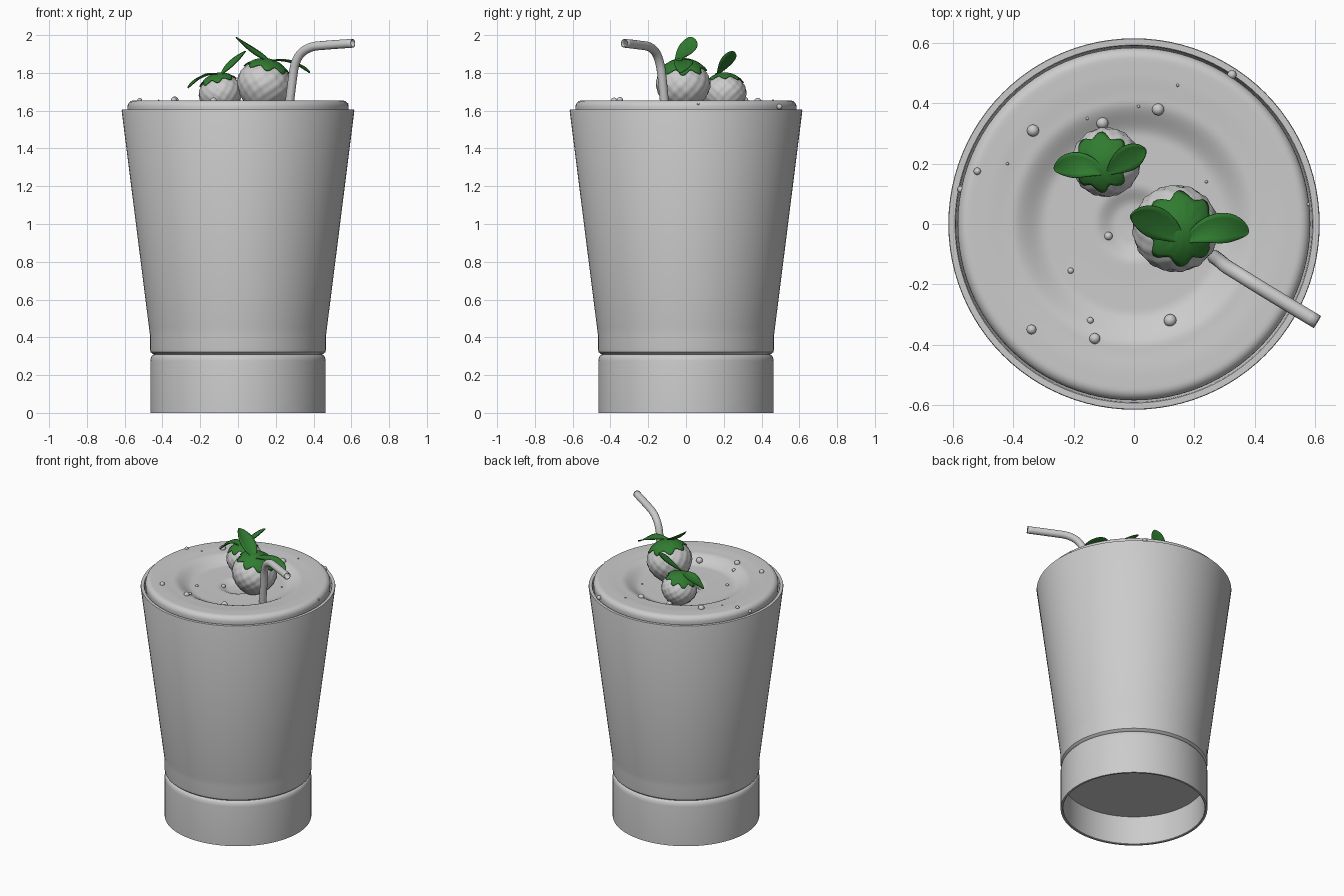
import bpy, math
from math import sin, cos, pi
from mathutils import Vector, Matrix

if "Cube" in bpy.data.objects:
    bpy.data.objects.remove(bpy.data.objects["Cube"])


def material(name, color):
    m = bpy.data.materials.new(name)
    m.diffuse_color = color
    m.use_nodes = True
    m.node_tree.nodes["Principled BSDF"].inputs["Base Color"].default_value = m.diffuse_color
    return m


GREEN = material("leaf_green", (0.03, 0.2, 0.03, 1))
WHITE = material("straw_white", (0.85, 0.88, 0.87, 1))


def make(name, verts, faces, mat=None, thickness=0, angle=35):
    me = bpy.data.meshes.new(name)
    me.from_pydata([tuple(v) for v in verts], [], faces)
    ob = bpy.data.objects.new(name, me)
    bpy.context.collection.objects.link(ob)
    if mat:
        me.materials.append(mat)
    bpy.ops.object.select_all(action='DESELECT')
    ob.select_set(True)
    bpy.context.view_layer.objects.active = ob
    bpy.ops.object.mode_set(mode='EDIT')
    bpy.ops.mesh.select_all(action='SELECT')
    bpy.ops.mesh.remove_doubles(threshold=1e-5)
    bpy.ops.mesh.normals_make_consistent(inside=False)
    bpy.ops.object.mode_set(mode='OBJECT')
    bpy.ops.object.shade_smooth_by_angle(angle=math.radians(angle))
    if thickness:
        mod = ob.modifiers.new("thickness", 'SOLIDIFY')
        mod.thickness, mod.offset = thickness, 0
    return ob


def grid_faces(rows, cols, closed):
    """Quads joining rows of points; closed wraps every row round."""
    faces = []
    for i in range(rows - 1):
        for j in range(cols if closed else cols - 1):
            k = (j + 1) % cols
            faces.append((i * cols + j, i * cols + k,
                          (i + 1) * cols + k, (i + 1) * cols + j))
    return faces


def lathe(name, profile, n=96):
    verts = [(r * cos(2 * pi * j / n), r * sin(2 * pi * j / n), z)
             for r, z in profile for j in range(n)]
    return make(name, verts, grid_faces(len(profile), n, True))


# glass: hollow foot, groove, flared body and inner wall
lathe("glass", [(0, .2), (.448, .2), (.448, .003), (.452, 0), (.464, 0), (.464, .275),
                (.461, .294), (.453, .305), (.445, .309), (.453, .313), (.463, .322),
                (.466, .34), (.466, .41), (.471, .45), (.616, 1.6), (.614, 1.606),
                (.594, 1.606), (.591, 1.6), (.448, .45), (.44, .34), (0, .33)])

# milkshake: height keys of the stirred surface, eased between
KEYS = [(0, 1.575), (.06, 1.578), (.13, 1.602), (.19, 1.602), (.29, 1.603), (.41, 1.65),
        (.5, 1.655), (.55, 1.655)]


def surface(r):
    if r > .55:
        return 1.62 + .035 * math.sqrt(max(0, 1 - ((r - .55) / .035) ** 2))
    for (r0, z0), (r1, z1) in zip(KEYS, KEYS[1:]):
        if r <= r1:
            t = (r - r0) / (r1 - r0)
            return z0 + (z1 - z0) * t * t * (3 - 2 * t)
    return KEYS[-1][1]


shake = [(0, .335), (.438, .345), (.444, .45), (.585, 1.6)]
shake += [(.55 + .035 * cos(a * pi / 12), 1.62 + .035 * sin(a * pi / 12)) for a in range(6)]
shake += [(.55 - .55 * i / 44, surface(.55 - .55 * i / 44)) for i in range(45)]
lathe("milkshake", shake)

# bubbles on the milkshake: x, y, radius
BUBBLES = [(-.335, .31, .02), (-.105, .335, .02), (.08, .38, .02), (.325, .495, .015),
           (-.52, .175, .012), (-.575, .115, .011), (-.085, -.04, .014), (-.21, -.155, .01),
           (-.145, -.32, .011), (-.34, -.35, .016), (-.13, -.38, .018), (.12, -.32, .021),
           (.145, .46, .005), (.24, .14, .005), (-.42, .2, .005), (.015, .39, .005),
           (-.155, .35, .005), (.578, .065, .006)]
for x, y, r in BUBBLES:
    bpy.ops.mesh.primitive_uv_sphere_add(segments=16, ring_count=10, radius=r,
                                         location=(x, y, surface(math.hypot(x, y)) + r * .1))
    bpy.context.object.name = "bubble"
    bpy.ops.object.shade_smooth()


def berry_point(t, a, radius, height, bump):
    r = radius * max(0, sin(pi * t ** 1.2)) ** .5
    r *= 1 + bump * sin(14 * a) * sin(9 * pi * t)
    return Vector((r * cos(a), r * sin(a), (t - .5) * height))


def strawberry(name, centre, radius, height, tilt, leaves):
    place = Matrix.Translation(centre) @ Matrix.Rotation(tilt, 4, 'Y')
    # dimpled fruit
    rows, cols = 45, 84
    pts = []
    for i in range(rows):
        t = .5 - .5 * cos(pi * i / (rows - 1))
        pts += [place @ berry_point(t, 2 * pi * j / cols, radius, height, .025)
                for j in range(cols)]
    make(name, pts, grid_faces(rows, cols, True), angle=60)
    # scalloped cap hugging the top
    rows, cols, pts = 9, 64, []
    for i in range(rows):
        for j in range(cols):
            a = 2 * pi * j / cols
            t = 1 - (i / (rows - 1)) ** 2 * (.17 + .04 * cos(8 * a))
            pts.append(place @ (berry_point(t, a, radius, height, .02) * 1.045))
    make(name + "_cap", pts, grid_faces(rows, cols, True), GREEN, .005)
    # large curved leaves
    for k, (s, m, e, width) in enumerate(leaves):
        s, m, e = Vector(s), Vector(m), Vector(e)
        c = 2 * m - (s + e) / 2
        rows, cols, pts = 25, 7, []
        for i in range(rows):
            u = .5 - .5 * cos(pi * i / (rows - 1))
            p = s * (1 - u) ** 2 + c * 2 * u * (1 - u) + e * u * u
            d = (c - s) * (1 - u) + (e - c) * u
            side = d.cross(Vector((0, 0, 1))).normalized()
            up = side.cross(d).normalized()
            w = width / 2 * max(.02, max(0, sin(pi * u ** 1.25)) ** .6)
            for j in range(cols):
                v = j / (cols - 1) * 2 - 1
                pts.append(p + side * w * v + up * w * .2 * (v * v - .5))
        make(f"{name}_leaf_{k}", pts, grid_faces(rows, cols, False), GREEN, .004)


strawberry("large_strawberry", (.135, -.015, 1.725), .143, .29, .2, [
    ((.165, -.06, 1.86), (.08, 0, 1.915), (-.012, .025, 1.99), .105),
    ((.165, -.06, 1.86), (.275, -.015, 1.86), (.38, -.03, 1.8), .1)])
strawberry("small_strawberry", (-.09, .205, 1.68), .114, .23, -.22, [
    ((-.095, .165, 1.79), (-.18, .195, 1.785), (-.265, .18, 1.72), .085),
    ((-.09, .165, 1.79), (-.025, .215, 1.855), (.04, .245, 1.915), .085)])

# bent straw: hollow tube swept along a smooth path
path = [Vector(p) for p in [(.155, -.035, .5), (.27, -.112, 1.62), (.29, -.127, 1.78),
                            (.305, -.14, 1.855), (.337, -.16, 1.907), (.39, -.193, 1.937),
                            (.46, -.236, 1.946), (.608, -.325, 1.957)]]
fine = []
for i in range(len(path) - 1):
    p0, p1, p2, p3 = (path[max(0, min(len(path) - 1, i + k))] for k in (-1, 0, 1, 2))
    for q in range(5):
        t = q / 5
        if i == 0:
            fine.append(p1.lerp(p2, t))
        else:
            fine.append(.5 * (2 * p1 + (p2 - p0) * t * (1 if i > 1 else 0) +
                              (2 * p0 - 5 * p1 + 4 * p2 - p3) * t * t +
                              (3 * p1 - p0 - 3 * p2 + p3) * t ** 3)
                        if i > 1 else p1.lerp(p2, t))
fine.append(path[-1])
across = Vector((.51, .86, 0))
pts = []
for i, p in enumerate(fine):
    d = (fine[min(i + 1, len(fine) - 1)] - fine[max(i - 1, 0)]).normalized()
    s = (across - d * across.dot(d)).normalized()
    u = d.cross(s)
    pts += [p + (s * cos(pi * j / 12) + u * sin(pi * j / 12)) * .021 for j in range(24)]
make("straw", pts, grid_faces(len(fine), 24, True), WHITE, .005)
